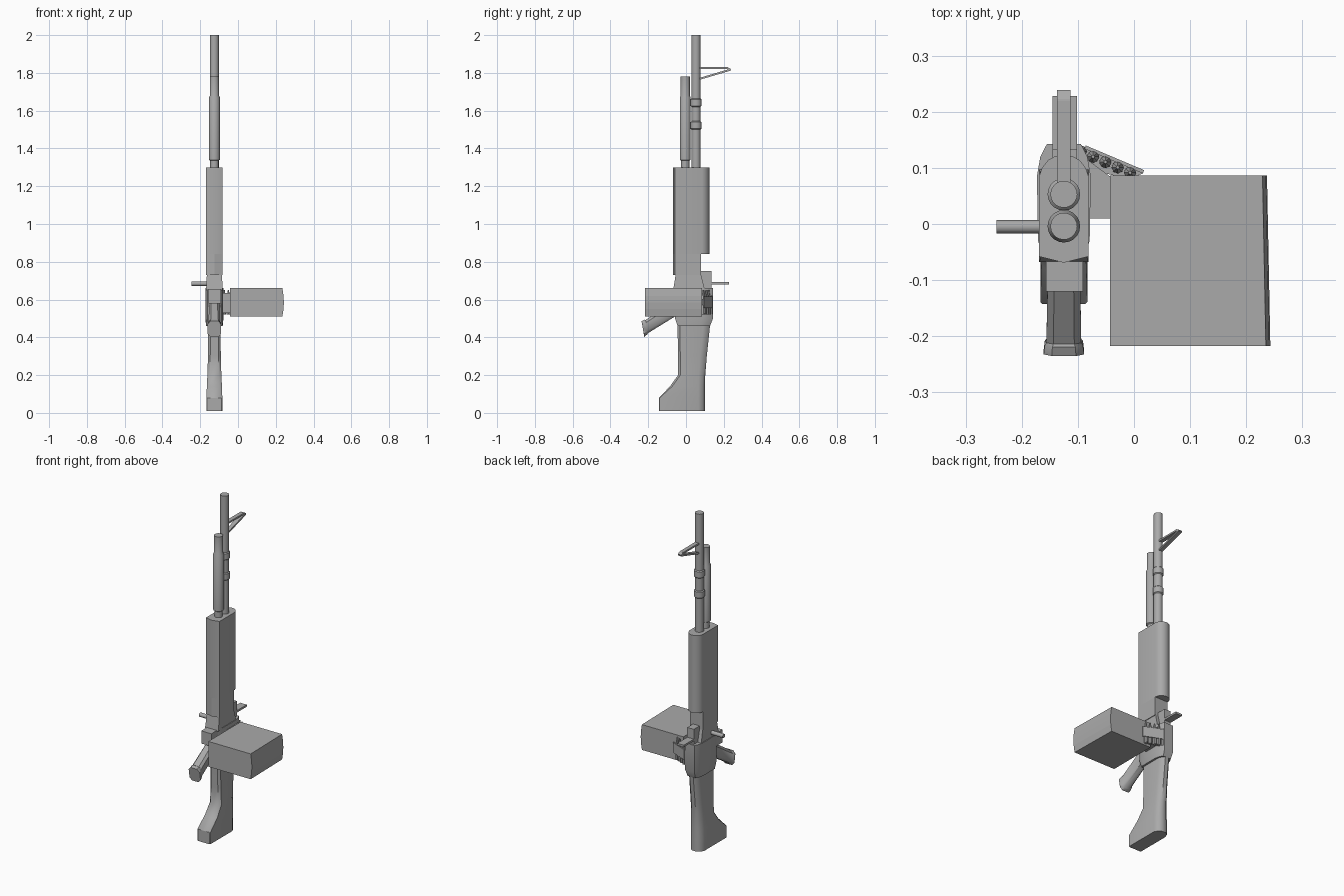
import bpy, bmesh, math
from mathutils import Vector

if "Cube" in bpy.data.objects:
    bpy.data.objects.remove(bpy.data.objects["Cube"], do_unlink=True)

AXIS = -0.125  # x of the centre line

grey = bpy.data.materials.new("plain_grey")
grey.use_nodes = True
GREY = (0.4, 0.4, 0.4, 1)
grey.diffuse_color = GREY
grey.node_tree.nodes["Principled BSDF"].inputs["Base Color"].default_value = GREY


def loft(name, rings, smooth=None):
    """Skin a list of equal-sized rings of points and cap both ends."""
    bm = bmesh.new()
    loops = [[bm.verts.new(p) for p in ring] for ring in rings]
    n = len(loops[0])
    for a, b in zip(loops, loops[1:]):
        for i in range(n):
            j = (i + 1) % n
            bm.faces.new((a[i], a[j], b[j], b[i]))
    bm.faces.new(loops[0][::-1])
    bm.faces.new(loops[-1])
    bmesh.ops.recalc_face_normals(bm, faces=bm.faces)
    mesh = bpy.data.meshes.new(name)
    bm.to_mesh(mesh)
    bm.free()
    mesh.materials.append(grey)
    obj = bpy.data.objects.new(name, mesh)
    bpy.context.collection.objects.link(obj)
    if smooth:
        bpy.ops.object.select_all(action="DESELECT")
        obj.select_set(True)
        bpy.context.view_layer.objects.active = obj
        bpy.ops.object.shade_smooth_by_angle(angle=math.radians(smooth))
    return obj


def outline(half, z, grow=1.0):
    """Mirror (offset, y) points about the centre line, at height z."""
    left = [(-x, y) for x, y in reversed(half) if x > 0]
    return [(AXIS + x * grow, y, z) for x, y in half + left]


def prism(name, points, z0, z1):
    return loft(name, [[(x, y, z) for x, y in points] for z in (z0, z1)])


def box(name, x0, x1, y0, y1, z0, z1):
    return prism(name, [(x0, y0), (x1, y0), (x1, y1), (x0, y1)], z0, z1)


def tube(name, x, y, profile, sides=20):
    """Turned part: profile is a list of (radius, z)."""
    angles = [2 * math.pi * i / sides for i in range(sides)]
    return loft(name, [[(x + r * math.cos(a), y + r * math.sin(a), z) for a in angles]
                       for r, z in profile], 35)


# Barrel with two collars, and gas tube in front of it
tube("barrel", AXIS, 0.053, [(0.024, 1.28), (0.024, 2.0)])
for i, z in enumerate((1.5, 1.62)):
    tube(f"barrel_collar_{i + 1}", AXIS, 0.053,
         [(0.024, z), (0.029, z + 0.005), (0.029, z + 0.04), (0.024, z + 0.045)])
tube("gas_tube", AXIS, -0.004, [(0.022, 1.28), (0.022, 1.335), (0.029, 1.34),
                               (0.029, 1.67), (0.024, 1.68), (0.024, 1.78)])


# Front sight: a narrow bent band
def strap(name, a, b, half_width, thick):
    d = Vector((0, b[0] - a[0], b[1] - a[1])).normalized()
    up = Vector((0, -d.z, d.y)) * thick / 2
    side = Vector((half_width, 0, 0))
    return loft(name, [[Vector((AXIS, y, z)) + s * side + t * up
                        for s, t in ((-1, -1), (1, -1), (1, 1), (-1, 1))]
                       for y, z in (a, b)])


strap("front_sight_top", (0.06, 1.825), (0.222, 1.825), 0.012, 0.01)
strap("front_sight_tip", (0.218, 1.826), (0.236, 1.816), 0.012, 0.01)
strap("front_sight_brace", (0.06, 1.765), (0.236, 1.817), 0.012, 0.01)

# Handguard: keeled front, rounded back, cut away low at the back
keel = [(0, -0.069), (0.044, -0.058)]
guard = keel + [(0.044, 0.085), (0.039, 0.1), (0.028, 0.114), (0.015, 0.121), (0, 0.124)]
loft("handguard", [outline(guard, z) for z in (0.84, 1.3)], 30)
low_guard = keel + [(0.044, 0.08)]
loft("handguard_base", [outline(low_guard, z) for z in (0.73, 0.84)])

# Neck between handguard and receiver
neck = [(0.04, -0.055), (0.04, 0.08)]
neck_low = [(0.044, -0.068), (0.044, 0.1)]
loft("neck", [outline(neck_low, 0.65), outline(neck, 0.73)])

# Receiver
receiver = [(0.036, -0.058), (0.046, -0.03), (0.048, 0.085), (0.042, 0.12), (0.03, 0.143)]
receiver_low = [(0.034, -0.045), (0.043, -0.03), (0.044, 0.075), (0.038, 0.108), (0.026, 0.127)]
loft("receiver", [outline(receiver_low, 0.46), outline(receiver, 0.5), outline(receiver, 0.66)], 30)

# Rear sight block and plate
box("rear_sight_block", AXIS - 0.02, AXIS + 0.023, 0.06, 0.134, 0.65, 0.75)
box("rear_sight_plate", AXIS - 0.02, AXIS + 0.023, 0.13, 0.228, 0.68, 0.692)

# Charging handle, a round bar pointing right
ring = [2 * math.pi * i / 12 for i in range(12)]
loft("charging_handle", [[(x, -0.005 + 0.012 * math.cos(a), 0.684 + 0.012 * math.sin(a))
                          for a in ring] for x in (-0.245, -0.15)], 35)

# Stock: slim wrist widening to a foot, chamfered all round
stock_levels = [  # z, front y, back y, half width
    (0.01, -0.143, 0.1, 0.042), (0.08, -0.143, 0.1, 0.042), (0.14, -0.085, 0.1, 0.04),
    (0.2, -0.042, 0.102, 0.037), (0.3, -0.042, 0.11, 0.034), (0.47, -0.045, 0.128, 0.032)]
rings = []
for z, y0, y1, w in stock_levels:
    c = 0.004 if z < 0.1 else 0.012
    rings.append(outline([(w - c, y0), (w, y0 + c), (w, y1 - 0.035),
                          (w * 0.75, y1 - 0.012), (w * 0.35, y1)], z))
loft("stock", rings, 40)

# Trigger housing
box("trigger_housing", AXIS - 0.032, AXIS + 0.034, -0.12, -0.04, 0.58, 0.655)

# Grip: slanted forward, flared at its end
down = Vector((0, -0.84, -0.54))
across = Vector((0, -0.17, 0.98))
root = Vector((AXIS, -0.04, 0.565))
rings = []
for dist, w, h in ((0, 0.028, 0.04), (0.2, 0.031, 0.036), (0.205, 0.034, 0.04), (0.224, 0.036, 0.042)):
    c = root + down * dist
    rings.append([c + Vector((sx * w, 0, 0)) + across * sy * h for sx, sy in
                  ((-1, -.6), (-.6, -1), (.6, -1), (1, -.6), (1, .6), (.6, 1), (-.6, 1), (-1, .6))])
loft("grip", rings, 40)

# Ammunition box with a bowed outer side
loft("ammo_box", [[(-0.043, -0.217, z), (x, -0.217, z), (x - 0.006, 0.086, z), (-0.043, 0.086, z)]
                  for z, x in ((0.51, 0.235), (0.55, 0.241), (0.585, 0.243), (0.62, 0.241), (0.66, 0.235))])

# Feed chute, cartridges and cover plate running from box to receiver
prism("feed_chute", [(-0.09, 0.01), (-0.043, 0.01), (-0.043, 0.085), (-0.09, 0.12)], 0.53, 0.635)
prism("belt_cover", [(-0.088, 0.134), (0.016, 0.09), (0.018, 0.096), (-0.086, 0.14)], 0.555, 0.615)
prism("belt_links", [(-0.09, 0.1), (-0.01, 0.08), (0.016, 0.09), (-0.088, 0.134)], 0.57, 0.6)
for i in range(5):
    t = i - 1
    tube(f"cartridge_{i + 1}", -0.073 + 0.022 * t, 0.12 - 0.0095 * t,
         [(0.01, 0.52), (0.011, 0.53), (0.011, 0.61), (0.007, 0.625), (0.003, 0.65)], 8)
